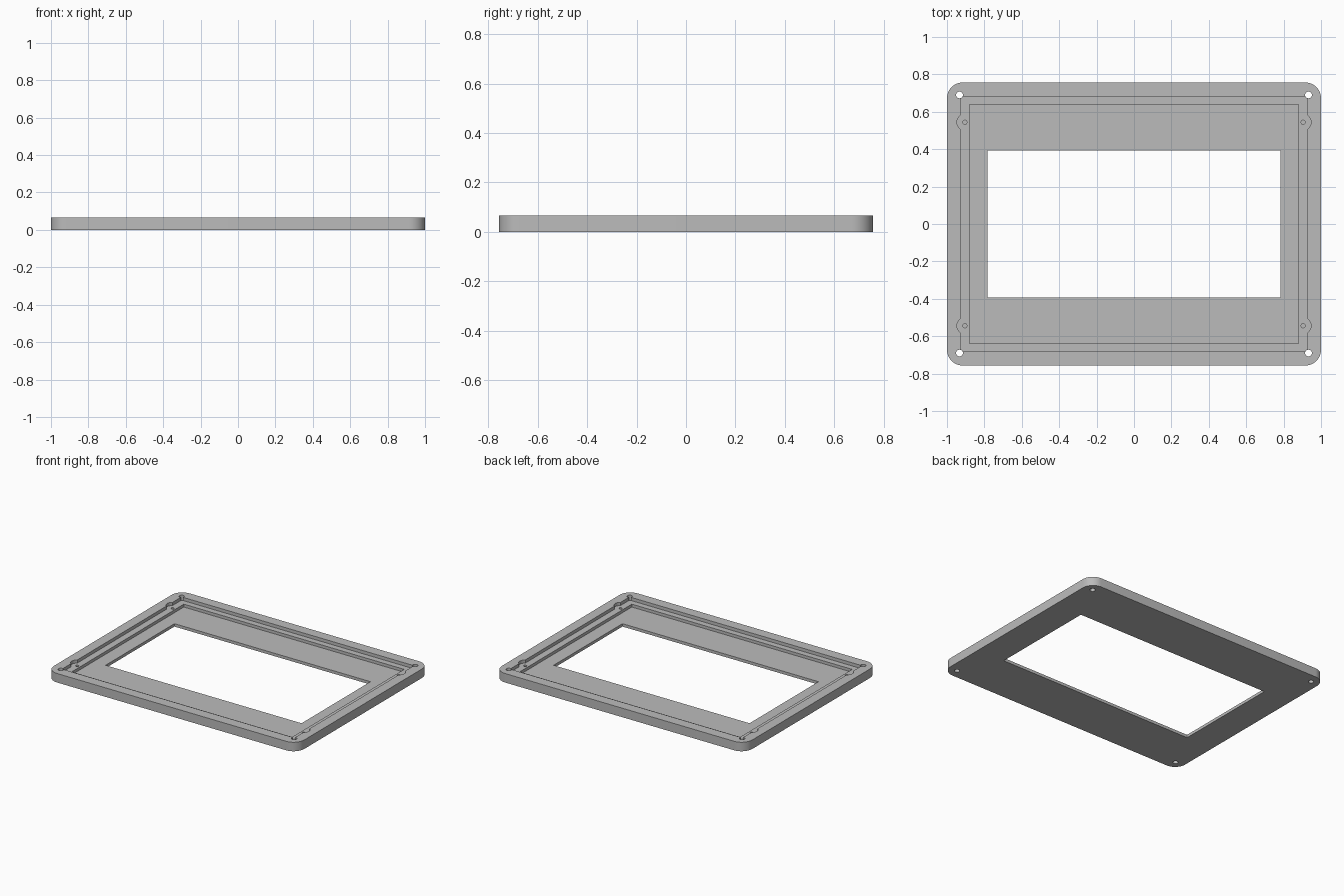
import bpy
import bmesh
from math import cos, sin, pi, radians

cube = bpy.data.objects.get("Cube")
if cube:
    bpy.data.objects.remove(cube, do_unlink=True)

HEIGHT, LEDGE, FLOOR = 0.065, 0.042, 0.021
ABOVE = HEIGHT + 0.05

grey = bpy.data.materials.new("plain grey")
grey.use_nodes = True
grey.diffuse_color = (0.5, 0.5, 0.5, 1)
grey.node_tree.nodes["Principled BSDF"].inputs["Base Color"].default_value = (0.5, 0.5, 0.5, 1)


def prism(name, outline, low, high):
    """Extrude a flat outline from low to high."""
    bm = bmesh.new()
    face = bm.faces.new([bm.verts.new((x, y, low)) for x, y in outline])
    top = bmesh.ops.extrude_face_region(bm, geom=[face])["geom"]
    for v in top:
        if isinstance(v, bmesh.types.BMVert):
            v.co.z = high
    bmesh.ops.recalc_face_normals(bm, faces=bm.faces[:])
    mesh = bpy.data.meshes.new(name)
    bm.to_mesh(mesh)
    bm.free()
    mesh.materials.append(grey)
    obj = bpy.data.objects.new(name, mesh)
    bpy.context.collection.objects.link(obj)
    return obj


def rectangle(hx, hy):
    return [(-hx, -hy), (hx, -hy), (hx, hy), (-hx, hy)]


def circle(x, y, r, n=32):
    return [(x + r * cos(2 * pi * i / n), y + r * sin(2 * pi * i / n)) for i in range(n)]


def rounded_rectangle(hx, hy, r, steps=12):
    points = []
    for k, (sx, sy) in enumerate([(1, 1), (-1, 1), (-1, -1), (1, -1)]):
        for i in range(steps + 1):
            a = (k + i / steps) * pi / 2
            points.append((sx * (hx - r) + r * cos(a), sy * (hy - r) + r * sin(a)))
    return points


# Rounded plate
frame = prism("bezel_frame", rounded_rectangle(1, 0.757, 0.085), 0, HEIGHT)

# Stepped recess and window
cutters = [
    prism("ledge_cutter", rectangle(0.928, 0.682), LEDGE, ABOVE),
    prism("pocket_cutter", rectangle(0.88, 0.639), FLOOR, ABOVE),
    prism("window_cutter", rectangle(0.783, 0.393), -0.05, ABOVE),
]

# Corner through holes, side ears and blind screw holes
for sx in (-1, 1):
    for sy in (-1, 1):
        cutters += [
            prism("ear_cutter", circle(sx * 0.904, sy * 0.544, 0.043), LEDGE, ABOVE),
            prism("screw_cutter", circle(sx * 0.904, sy * 0.544, 0.011, 20), FLOOR, ABOVE),
            prism("corner_cutter", circle(sx * 0.933, sy * 0.69, 0.018), -0.05, ABOVE),
        ]

bpy.ops.object.select_all(action="DESELECT")
bpy.context.view_layer.objects.active = frame
frame.select_set(True)
for cutter in cutters:
    cutter.hide_render = True
    mod = frame.modifiers.new(cutter.name, "BOOLEAN")
    mod.operation = "DIFFERENCE"
    mod.solver = "EXACT"
    mod.object = cutter
    bpy.ops.object.modifier_apply(modifier=mod.name)
    bpy.data.objects.remove(cutter, do_unlink=True)

bpy.ops.object.shade_smooth_by_angle(angle=radians(30))
